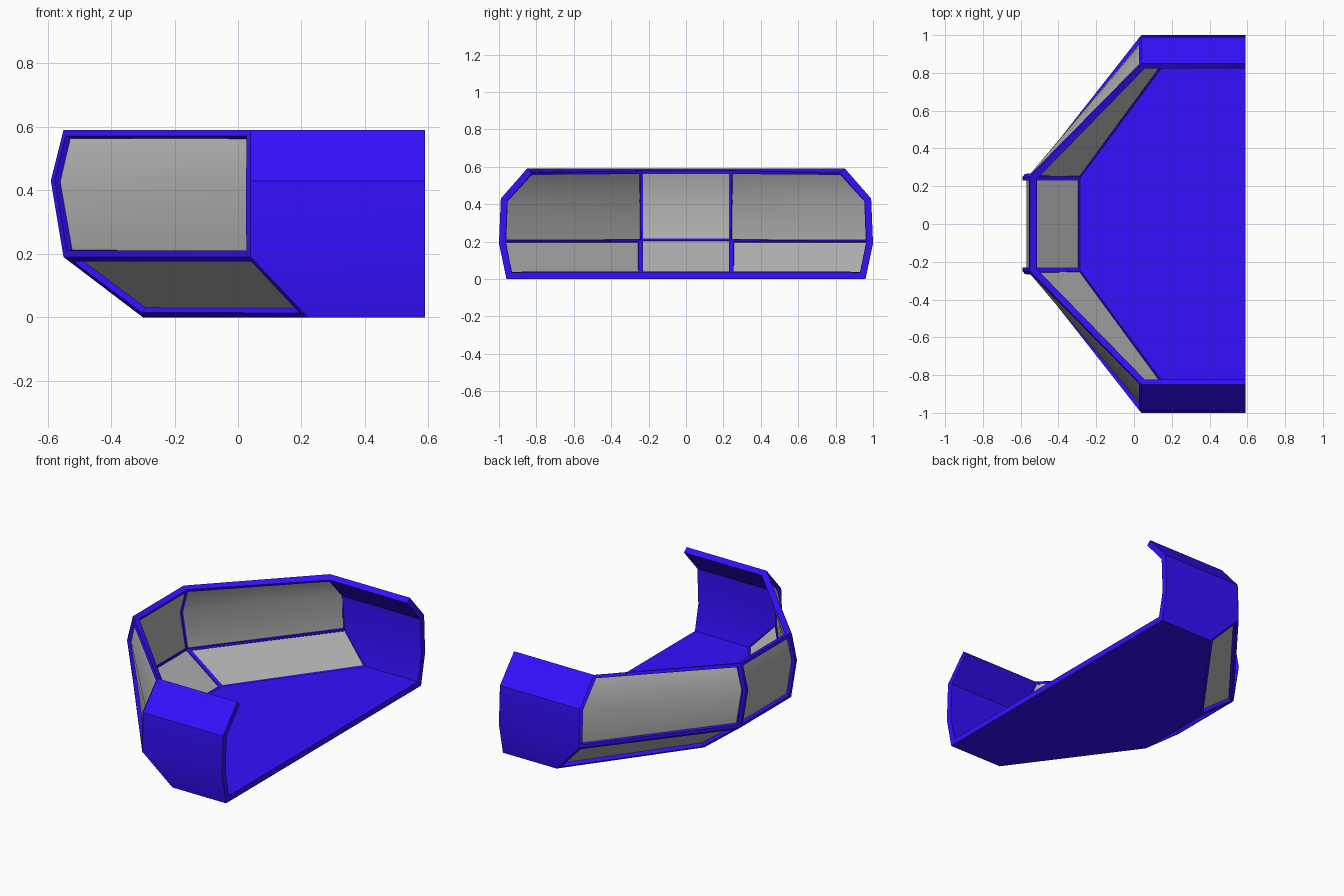
import bpy, bmesh, math

if "Cube" in bpy.data.objects:
    bpy.data.objects.remove(bpy.data.objects["Cube"])

# Levels from floor to rim: z, nose x, shoulder x, shoulder y
LEVELS = [(0.0, -0.30, 0.22, 0.96),
          (0.19, -0.55, 0.04, 1.0),
          (0.43, -0.59, 0.04, 0.99),
          (0.59, -0.55, 0.04, 0.85)]
END_X, NOSE_Y = 0.59, 0.25
FRAME, DEPTH = 0.02, 0.022


def material(name, r, g, b):
    mat = bpy.data.materials.new(name)
    mat.diffuse_color = (r, g, b, 1)
    mat.use_nodes = True
    mat.node_tree.nodes["Principled BSDF"].inputs["Base Color"].default_value = mat.diffuse_color
    return mat


def hull_mesh():
    """Faceted hull with an inset window panel in each nose facet."""
    bm = bmesh.new()
    rings = []
    for z, nx, sx, sy in LEVELS:
        half = [(END_X, sy), (sx, sy), (nx, NOSE_Y)]
        pts = half + [(x, -y) for x, y in reversed(half)]
        rings.append([bm.verts.new((x, y, z)) for x, y in pts])
    quads = {}
    for l in range(3):
        a, b = rings[l], rings[l + 1]
        for i in range(5):
            quads[l, i] = bm.faces.new((a[i], a[i + 1], b[i + 1], b[i]))
    bm.faces.new(list(reversed(rings[0])))
    bm.normal_update()
    panes = []
    for i in (1, 2, 3):
        for region in ([quads[0, i]], [quads[1, i], quads[2, i]]):
            bmesh.ops.inset_region(bm, faces=region, thickness=FRAME,
                                   use_even_offset=True, use_boundary=True)
            panes += region
    bm.normal_update()
    return bm, panes


def finish(bm, name, thickness, mat):
    me = bpy.data.meshes.new(name)
    bm.to_mesh(me)
    bm.free()
    ob = bpy.data.objects.new(name, me)
    bpy.context.collection.objects.link(ob)
    me.materials.append(mat)
    mod = ob.modifiers.new("thickness", 'SOLIDIFY')
    mod.thickness = thickness
    mod.offset = -1
    mod.use_even_offset = True
    bpy.ops.object.select_all(action='DESELECT')
    bpy.context.view_layer.objects.active = ob
    ob.select_set(True)
    bpy.ops.object.modifier_apply(modifier=mod.name)
    bpy.ops.object.shade_smooth_by_angle(angle=math.radians(30))


# Blue floor, side walls and window frame
bm, panes = hull_mesh()
bmesh.ops.delete(bm, geom=panes, context='FACES')
finish(bm, "hull_frame", 0.036, material("blue_hull", 0.033, 0.005, 1.0))

# Grey panes recessed into the frame
bm, panes = hull_mesh()
keep = set(panes)
bmesh.ops.delete(bm, geom=[f for f in bm.faces if f not in keep], context='FACES')
bm.normal_update()
for v in bm.verts:
    v.co -= v.normal * DEPTH
finish(bm, "window_panes", 0.008, material("grey_pane", 0.45, 0.45, 0.45))
